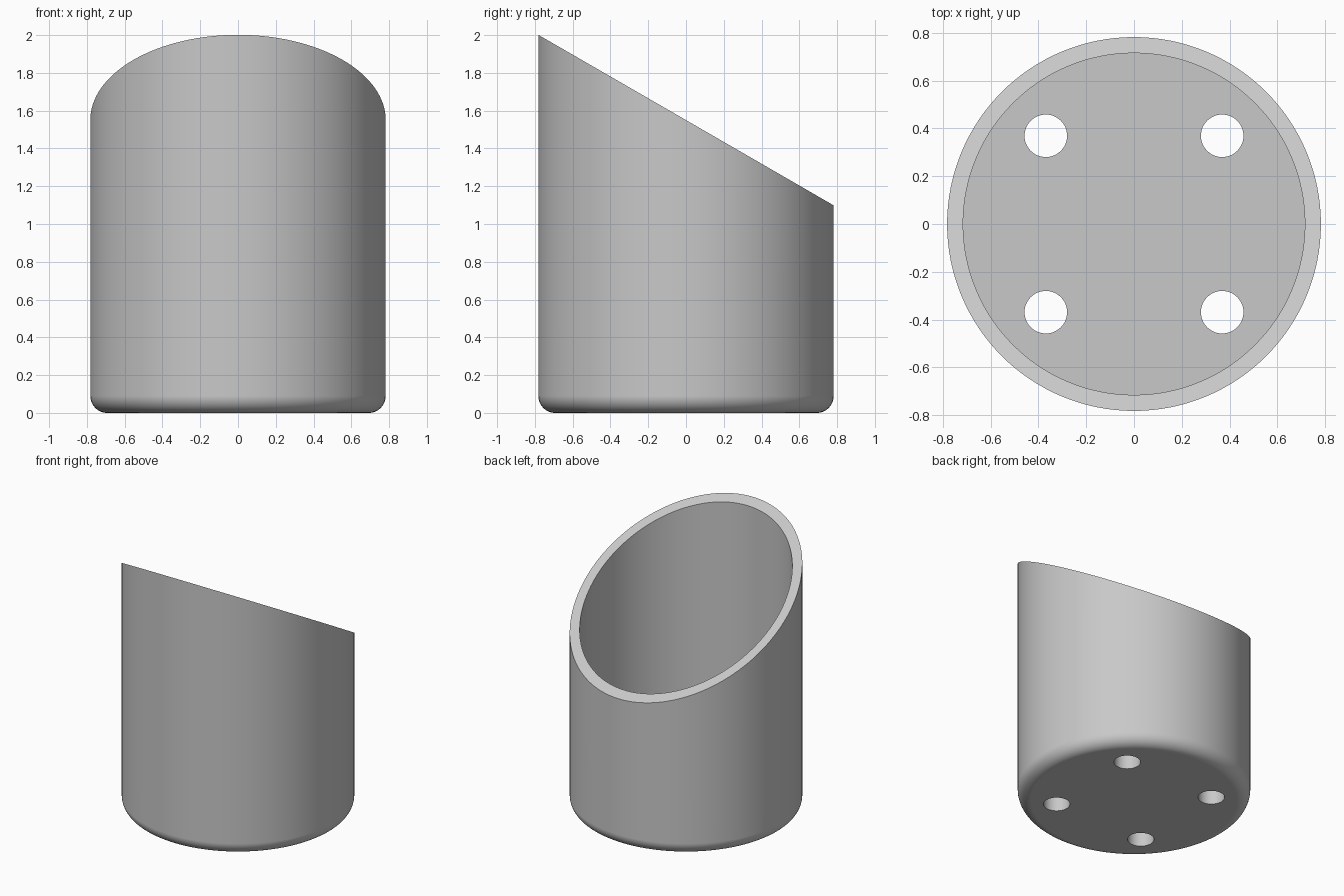
import bpy, bmesh, math
from mathutils import Vector

if "Cube" in bpy.data.objects:
    bpy.data.objects.remove(bpy.data.objects["Cube"])

OUTER, INNER = 0.782, 0.715      # wall radii
FILLET, FLOOR = 0.09, 0.13       # bottom rounding, floor thickness
HOLE_R, HOLE_POS = 0.089, 0.369  # drain holes
MID_H, SLOPE = 1.55, math.tan(math.radians(30))
SEGMENTS = 128

grey = bpy.data.materials.new("plain grey")
grey.use_nodes = True
colour = (0.58, 0.58, 0.58, 1)
grey.diffuse_color = colour
grey.node_tree.nodes["Principled BSDF"].inputs["Base Color"].default_value = colour


def make_object(name, bm):
    mesh = bpy.data.meshes.new(name)
    bm.to_mesh(mesh)
    bm.free()
    mesh.materials.append(grey)
    obj = bpy.data.objects.new(name, mesh)
    bpy.context.collection.objects.link(obj)
    return obj


# Cup: wall section with rounded foot, spun round the z axis
profile = []
for i in range(13):
    a = math.radians(90 * i / 12)
    profile.append((OUTER - FILLET + FILLET * math.sin(a), FILLET * (1 - math.cos(a))))
profile += [(OUTER, MID_H), (INNER, MID_H), (INNER, FLOOR)]

bm = bmesh.new()
verts = [bm.verts.new((r, 0, z)) for r, z in profile]
edges = [bm.edges.new(pair) for pair in zip(verts, verts[1:])]
bmesh.ops.spin(bm, geom=verts + edges, cent=(0, 0, 0), axis=(0, 0, 1),
               angle=math.tau, steps=SEGMENTS, use_merge=False)
bmesh.ops.remove_doubles(bm, verts=bm.verts, dist=0.0005)

# Close the underside and the inner floor
bmesh.ops.holes_fill(bm, edges=[e for e in bm.edges if e.is_boundary], sides=0)

# Slant the rim, high at the front
for v in bm.verts:
    if v.co.z > MID_H - 0.01:
        v.co.z = MID_H - v.co.y * SLOPE
bmesh.ops.recalc_face_normals(bm, faces=bm.faces)
cup = make_object("slanted_cup", bm)

# Four drain holes through the floor
bm = bmesh.new()
for x in (-HOLE_POS, HOLE_POS):
    for y in (-HOLE_POS, HOLE_POS):
        new = bmesh.ops.create_cone(bm, cap_ends=True, segments=48, radius1=HOLE_R,
                                    radius2=HOLE_R, depth=0.5)
        bmesh.ops.translate(bm, verts=new["verts"], vec=Vector((x, y, FLOOR / 2)))
cutter = make_object("hole_cutter", bm)
cutter.hide_render = True

cut = cup.modifiers.new("drain holes", 'BOOLEAN')
cut.operation = 'DIFFERENCE'
cut.solver = 'EXACT'
cut.object = cutter

bpy.ops.object.select_all(action='DESELECT')
cup.select_set(True)
bpy.context.view_layer.objects.active = cup
bpy.ops.object.modifier_apply(modifier=cut.name)
bpy.data.objects.remove(cutter)

# Smooth walls, crisp rim and hole edges
bpy.ops.object.shade_smooth_by_angle(angle=math.radians(30))
weighted = cup.modifiers.new("even shading", 'WEIGHTED_NORMAL')
weighted.keep_sharp = True
